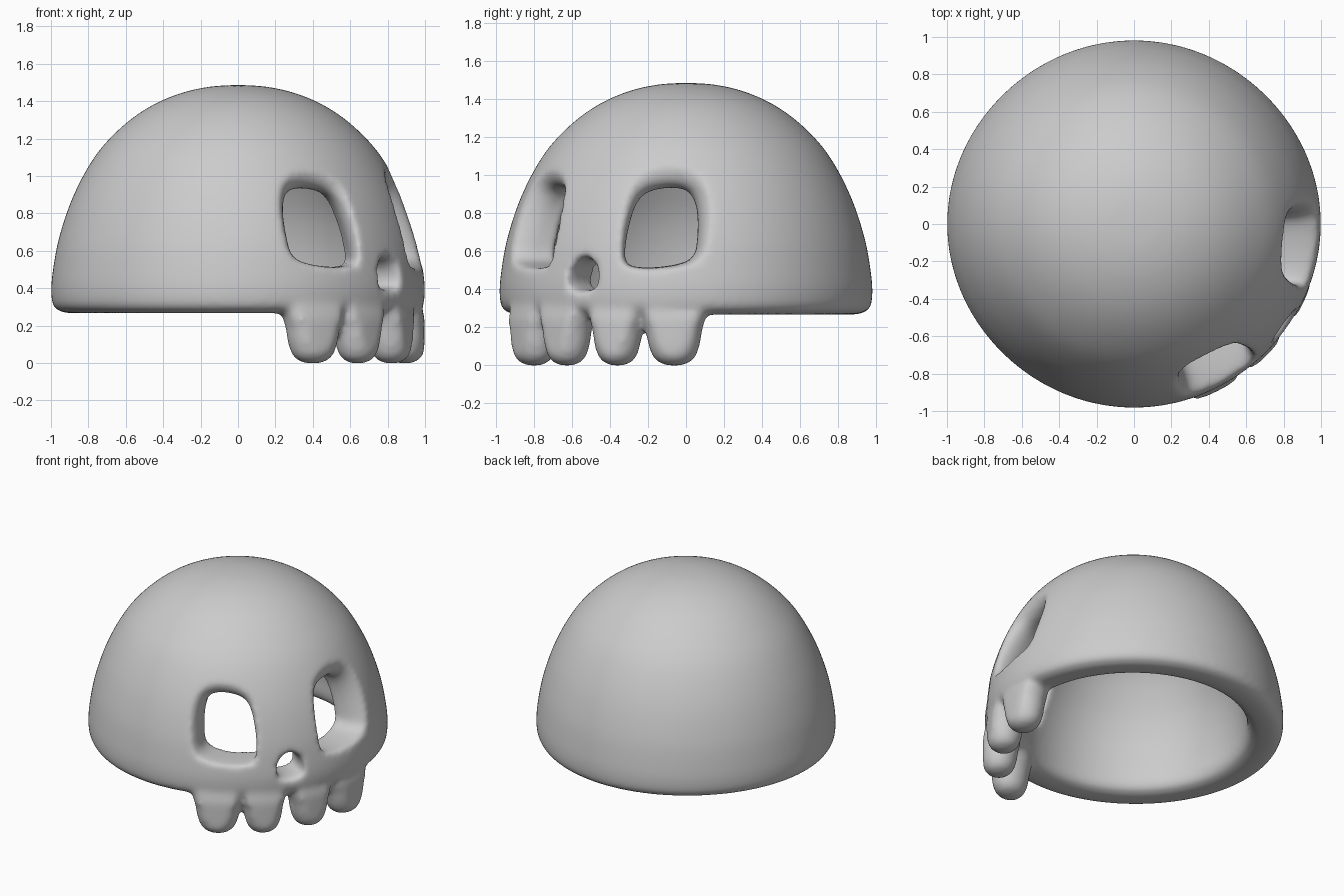
import bpy, bmesh, math
from mathutils import Vector

if "Cube" in bpy.data.objects:
    bpy.data.objects.remove(bpy.data.objects["Cube"])

FACE = math.radians(-34)      # the face looks toward +x, -y


def smooth_pts(pts, n=5, closed=False):
    """Catmull-Rom interpolation of a 2D point list."""
    P = [Vector(p) for p in pts]
    m = len(P)
    get = (lambda i: P[i % m]) if closed else (lambda i: P[max(0, min(m - 1, i))])
    out = []
    for i in range(m if closed else m - 1):
        a, b, c, d = (get(i + k) for k in (-1, 0, 1, 2))
        for j in range(n):
            t = j / n
            out.append(0.5 * (2 * b + (c - a) * t + (2 * a - 5 * b + 4 * c - d) * t * t
                              + (3 * b - a - 3 * c + d) * t ** 3))
    if not closed:
        out.append(P[-1])
    return out


def loft(name, rings):
    """Closed solid through equal-length rings, capped at both ends."""
    bm = bmesh.new()
    R = [[bm.verts.new(p) for p in ring] for ring in rings]
    n = len(R[0])
    for a, b in zip(R, R[1:]):
        for i in range(n):
            bm.faces.new((a[i], a[(i + 1) % n], b[(i + 1) % n], b[i]))
    bm.faces.new(R[0])
    bm.faces.new(R[-1])
    bmesh.ops.recalc_face_normals(bm, faces=bm.faces)
    me = bpy.data.meshes.new(name)
    bm.to_mesh(me)
    bm.free()
    ob = bpy.data.objects.new(name, me)
    bpy.context.collection.objects.link(ob)
    return ob


def lathe(name, profile, segs, sx=1, sy=1, square=0):
    rings = []
    for r, z in profile:
        ring = []
        for i in range(segs):
            a = 2 * math.pi * i / segs
            k = r * (1 - square * math.sin(2 * a) ** 2)
            ring.append((k * sx * math.cos(a), k * sy * math.sin(a), z))
        rings.append(ring)
    return loft(name, rings)


# Domed shell: outer skin, rounded rim, inner skin
profile = smooth_pts([(0.004, 1.487), (0.16, 1.476), (0.32, 1.438), (0.48, 1.366),
                      (0.63, 1.255), (0.765, 1.105), (0.88, 0.895), (0.957, 0.67),
                      (0.992, 0.48), (0.999, 0.37), (0.985, 0.30), (0.93, 0.27), (0.85, 0.268),
                      (0.785, 0.29), (0.758, 0.35),
                      (0.755, 0.46), (0.725, 0.65), (0.66, 0.84), (0.53, 1.06), (0.35, 1.205),
                      (0.16, 1.27), (0.004, 1.28)])
skull = lathe("skull_shell", profile, 96, 1, 0.983, 0.006)
helpers = []


def combine(ob, op):
    ob.hide_render = True
    helpers.append(ob)
    mod = skull.modifiers.new(ob.name, 'BOOLEAN')
    mod.operation = op
    mod.object = ob
    mod.solver = 'EXACT'


# Teeth: tapered pegs under the face, kept flush with the skin above
tooth = smooth_pts([(0.004, -0.004), (0.065, 0.006), (0.11, 0.045), (0.134, 0.12),
                    (0.144, 0.19), (0.16, 0.25), (0.15, 0.32), (0.10, 0.38), (0.004, 0.40)], 4)
for deg, wide in ((-29.5, 1.04), (-10.4, 0.93), (10.2, 0.93), (30, 1.04)):
    a = FACE + math.radians(deg)
    ob = lathe("tooth", tooth, 32, 0.9, wide)
    for v in ob.data.vertices:
        x, y, z = v.co
        lim = 0.998 - 0.25 * max(0, z - 0.24)
        x = min(x + 0.895, math.sqrt(lim ** 2 - y * y))
        v.co = (x * math.cos(a) - y * math.sin(a), x * math.sin(a) + y * math.cos(a), z)
    combine(ob, 'UNION')


def opening(name, angle, shape, pivot, layers, flip=1, shear=0):
    """Cutter through the shell that flares where it meets the outer skin."""
    a = FACE + math.radians(angle)
    d, t = Vector((math.cos(a), math.sin(a), 0)), Vector((-math.sin(a), math.cos(a), 0))
    rings = []
    for off, s in layers:
        ring = []
        for u, z in shape:
            zz = pivot + (z - pivot) * s
            skin = 1 - 0.37 * max(0, zz - 0.5)
            ring.append(d * (skin + off) + t * ((u * s + shear * (off + 0.06)) * flip)
                        + Vector((0, 0, zz)))
        rings.append(ring)
    combine(loft(name, rings), 'DIFFERENCE')


# Eye sockets and nose hole
eye = smooth_pts([(-0.195, 0.56), (-0.18, 0.74), (-0.125, 0.885), (0, 0.93), (0.12, 0.915),
                  (0.175, 0.82), (0.185, 0.66), (0.16, 0.56), (0.02, 0.52), (-0.14, 0.518)],
                 4, True)
eye_layers = [(-0.45, 1.12), (-0.2, 1.03), (-0.13, 1), (-0.09, 1.02), (-0.05, 1.08),
              (-0.02, 1.18), (0.005, 1.32), (0.06, 1.75)]
for side in (-1, 1):
    opening("eye_cutter", 26.5 * side, eye, 0.56, eye_layers, side, 0.25)
nose = smooth_pts([(-0.08, 0.42), (-0.075, 0.51), (0, 0.56), (0.075, 0.51),
                   (0.08, 0.42), (0, 0.395)], 5, True)
opening("nose_cutter", 0, nose, 0.46,
        [(-0.45, 1.2), (-0.12, 1), (-0.07, 1.02), (-0.02, 1.15), (0.01, 1.35), (0.07, 1.8)])

# Fuse everything into one soft surface
rem = skull.modifiers.new("fuse", 'REMESH')
rem.mode = 'VOXEL'
rem.voxel_size = 0.017
sm = skull.modifiers.new("soften", 'SMOOTH')
sm.factor = 0.5
sm.iterations = 14

bpy.context.view_layer.update()
dg = bpy.context.evaluated_depsgraph_get()
mesh = bpy.data.meshes.new_from_object(skull.evaluated_get(dg))
skull.modifiers.clear()
skull.data = mesh
for h in helpers:
    bpy.data.objects.remove(h, do_unlink=True)
for p in mesh.polygons:
    p.use_smooth = True
